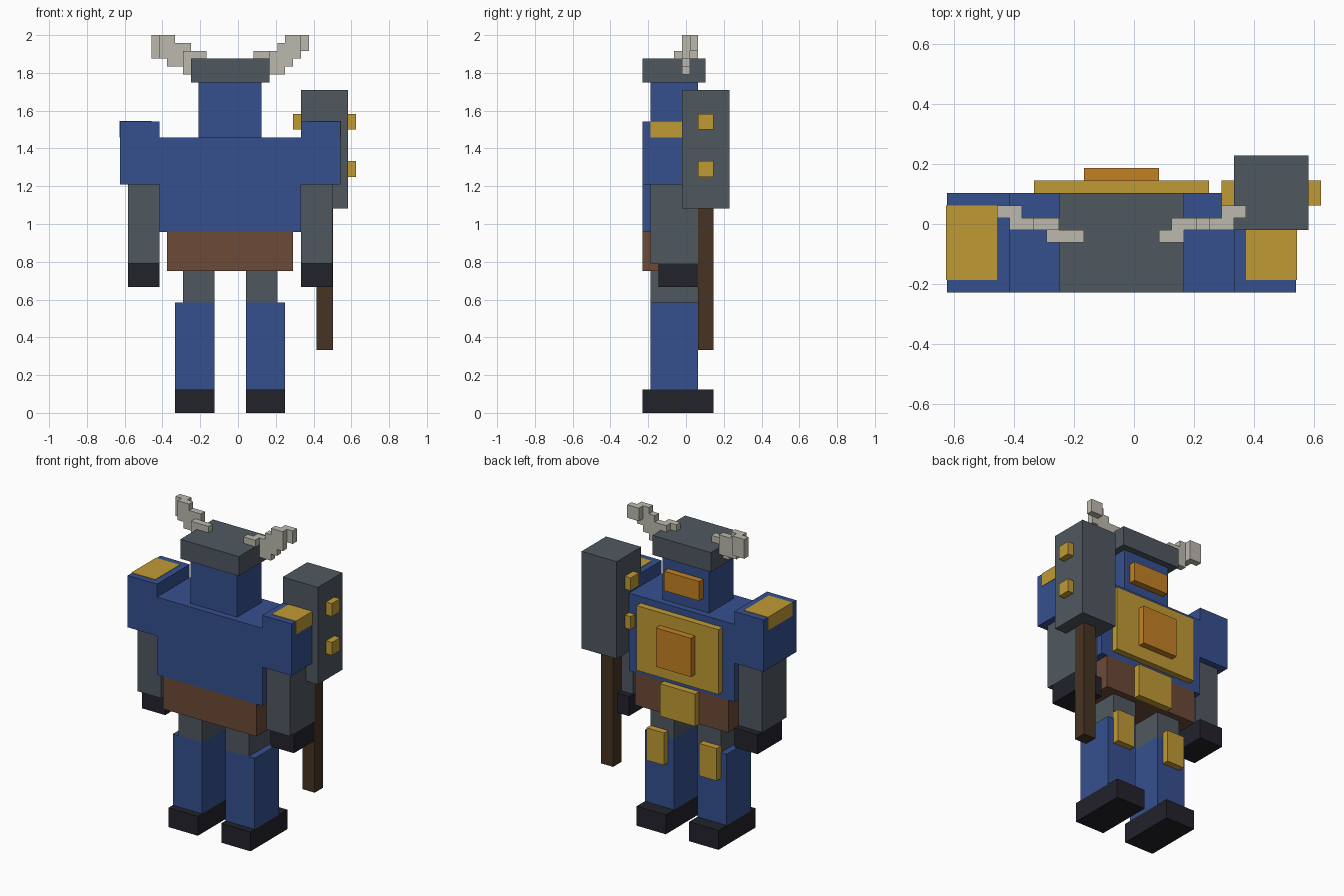
import bpy, bmesh
from mathutils import Matrix, Vector

cube = bpy.data.objects.get("Cube")
if cube:
    bpy.data.objects.remove(cube, do_unlink=True)

UNIT = 1 / 24      # one grid block
SKIN = 0.06        # small outset that keeps flush faces apart


def linear(c):
    c /= 255
    return c / 12.92 if c <= 0.04 else ((c + 0.055) / 1.055) ** 2.4


def material(name, r, g, b):
    mat = bpy.data.materials.new(name)
    col = (linear(r), linear(g), linear(b), 1)
    mat.use_nodes = True
    bsdf = mat.node_tree.nodes["Principled BSDF"]
    bsdf.inputs["Base Color"].default_value = col
    bsdf.inputs["Roughness"].default_value = 0.8
    mat.diffuse_color = col
    return mat


blue = material("armour blue", 53, 80, 143)
grey = material("steel grey", 79, 88, 96)
gold = material("gold", 192, 154, 52)
amber = material("amber", 196, 129, 36)
brown = material("belt brown", 108, 74, 54)
wood = material("dark wood", 71, 52, 35)
black = material("near black", 34, 34, 43)
horn = material("horn bone", 188, 186, 174)


def blocks(name, mat, *boxes):
    """One object made of boxes, each given as x, y and z ranges in blocks."""
    bm = bmesh.new()
    for xs, ys, zs in boxes:
        lo = Vector((xs[0], ys[0] - 0.5, zs[0])) * UNIT
        hi = Vector((xs[1], ys[1] - 0.5, zs[1])) * UNIT
        place = Matrix.Translation((lo + hi) / 2) @ Matrix.Diagonal((*(hi - lo), 1))
        bmesh.ops.create_cube(bm, size=1, matrix=place)
    mesh = bpy.data.meshes.new(name)
    bm.to_mesh(mesh)
    bm.free()
    mesh.materials.append(mat)
    obj = bpy.data.objects.new(name, mesh)
    bpy.context.collection.objects.link(obj)
    return obj


def pair(name, mat, xs, ys, zs):
    """Left part and its mirror image across the body's centre line."""
    blocks("left_" + name, mat, (xs, ys, zs))
    blocks("right_" + name, mat, ((-2 - xs[1], -2 - xs[0]), ys, zs))


# Legs
pair("boot", black, (1, 6), (-5, 4), (0, 3))
pair("shin", blue, (1, 6), (-4, 2), (3, 14))
pair("thigh", grey, (1, 5), (-4, 2), (14, 18))
pair("knee_plate", gold, (2, 5), (2, 3), (10, 15))

# Trunk
blocks("belt", brown, ((-9, 7), (-5, 3), (18, 23)))
blocks("buckle", gold, ((-4, 2), (3, 4), (18, 23)))
blocks("torso", blue, ((-10, 8), (-5, 3), (23, 35)))
blocks("chest_plate", gold, ((-8, 6), (3, 4), (24, 34)))
blocks("chest_gem", amber, ((-4, 2), (4, 5), (26, 32)))

# Arms
pair("shoulder", blue, (8, 13), (-5, 3), (29, 37))
pair("shoulder_trim", gold, (9, 13 + SKIN), (-4, 2), (35, 37 + SKIN))
pair("arm", grey, (8, 12), (-4, 2), (19, 29))
pair("hand", black, (8, 12), (-3, 3), (16, 19))

# Head
blocks("head", blue, ((-5, 3), (-4, 2), (35, 42)))
blocks("visor", amber, ((-4, 2), (2, 3), (37, 40)))
blocks("helmet", grey, ((-6, 4), (-5, 3), (42, 45)))

# Stepped horns
blocks("left_horn", horn,
       ((2, 4), (-1, 0), (43, 46)), ((3, 6), (0, 1), (43, 46)),
       ((5, 7), (0, 1), (44, 47)), ((6, 8), (0, 1), (45, 48)),
       ((7, 9), (1, 2), (46, 48)))
blocks("right_horn", horn,
       ((-7, -4), (-1, 0), (43, 46)), ((-9, -6), (0, 1), (44, 47)),
       ((-10, -8), (0, 1), (45, 48)), ((-11, -9), (1, 2), (45, 48)))

# Hammer held in the left hand
blocks("hammer_handle", wood, ((10, 12 + SKIN), (2, 4), (8, 26)))
blocks("hammer_head", grey, ((8, 14), (0, 6), (26, 41)))
for level, z in (("lower", 30), ("upper", 36)):
    blocks(level + "_hammer_stud", gold, ((7, 15), (2, 4), (z, z + 2)))
